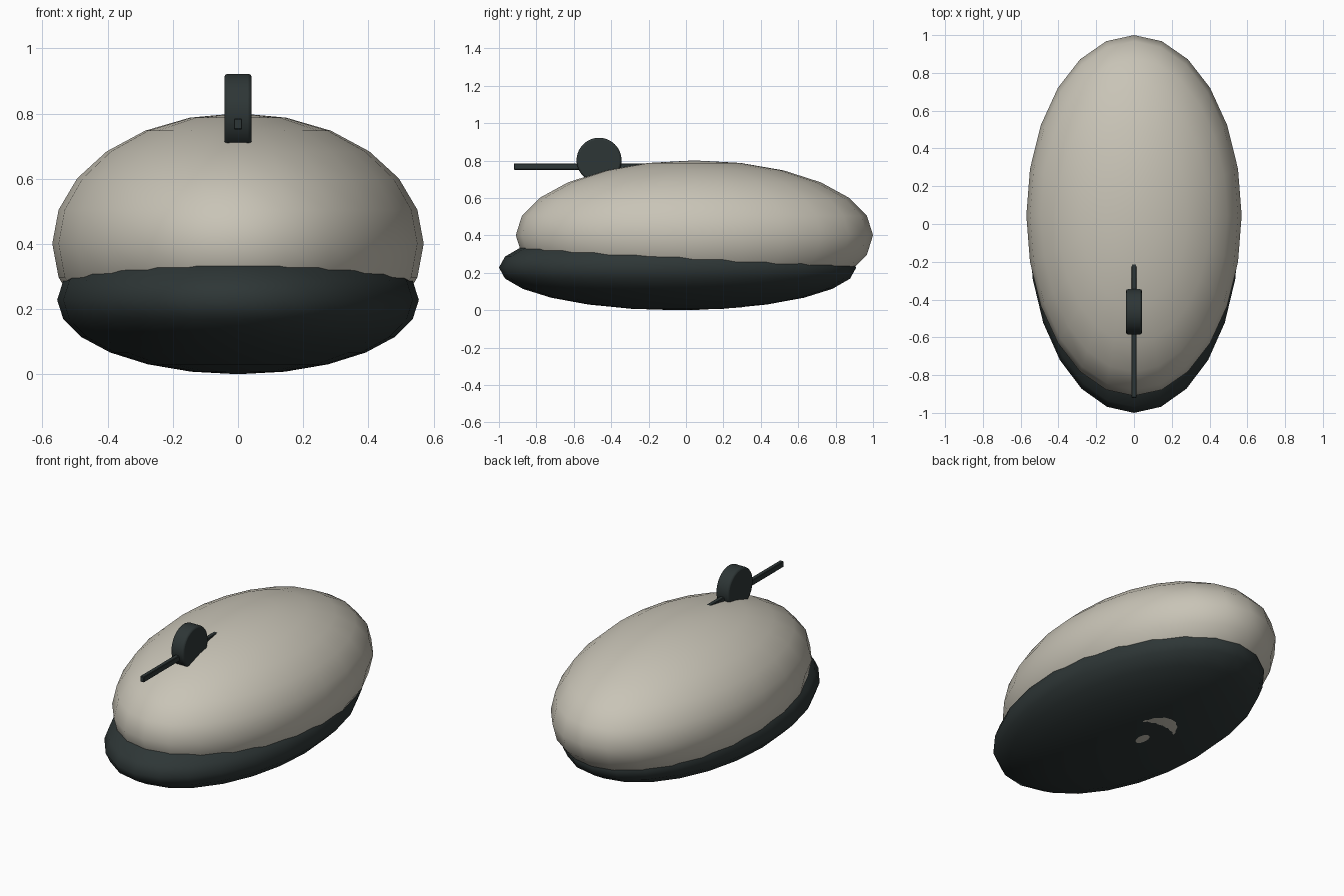
import bpy, math

if "Cube" in bpy.data.objects:
    bpy.data.objects.remove(bpy.data.objects["Cube"])


def material(name, rgb):
    m = bpy.data.materials.new(name)
    m.diffuse_color = (*rgb, 1)
    m.use_nodes = True
    m.node_tree.nodes["Principled BSDF"].inputs["Base Color"].default_value = m.diffuse_color
    return m


CREAM = material("warm_grey", (0.58, 0.55, 0.47))
DARK = material("dark_slate", (0.027, 0.037, 0.037))


def finish(name, mat, scale):
    o = bpy.context.object
    o.name = name
    o.scale = scale
    bpy.ops.object.transform_apply(location=False, rotation=True, scale=True)
    o.data.materials.append(mat)
    return o


def ellipsoid(name, mat, centre, radii):
    bpy.ops.mesh.primitive_uv_sphere_add(segments=24, ring_count=12, radius=1, location=centre)
    o = finish(name, mat, radii)
    bpy.ops.object.shade_smooth()
    return o


def bevel(o, width, segments):
    b = o.modifiers.new("bevel", 'BEVEL')
    b.width = width
    b.segments = segments
    b.limit_method = 'ANGLE'
    b.angle_limit = math.radians(40)


# Two overlapping shells: palm cover set back, base pushed forward
ellipsoid("upper_shell", CREAM, (0, 0.045, 0.401), (0.57, 0.955, 0.40))
ellipsoid("base_shell", DARK, (0, -0.045, 0.228), (0.555, 0.955, 0.228))

# Scroll wheel on a sideways axle
bpy.ops.mesh.primitive_cylinder_add(vertices=48, radius=0.12, depth=0.084,
                                    location=(0, -0.465, 0.802),
                                    rotation=(0, math.pi / 2, 0))
wheel = finish("scroll_wheel", DARK, (1, 1, 1))
bevel(wheel, 0.01, 2)
bpy.ops.object.shade_smooth_by_angle(angle=math.radians(35))

# Straight divider bar between the two buttons
bpy.ops.mesh.primitive_cube_add(size=1, location=(0, -0.56, 0.768))
bar = finish("button_divider", DARK, (0.026, 0.72, 0.034))
bevel(bar, 0.003, 1)
